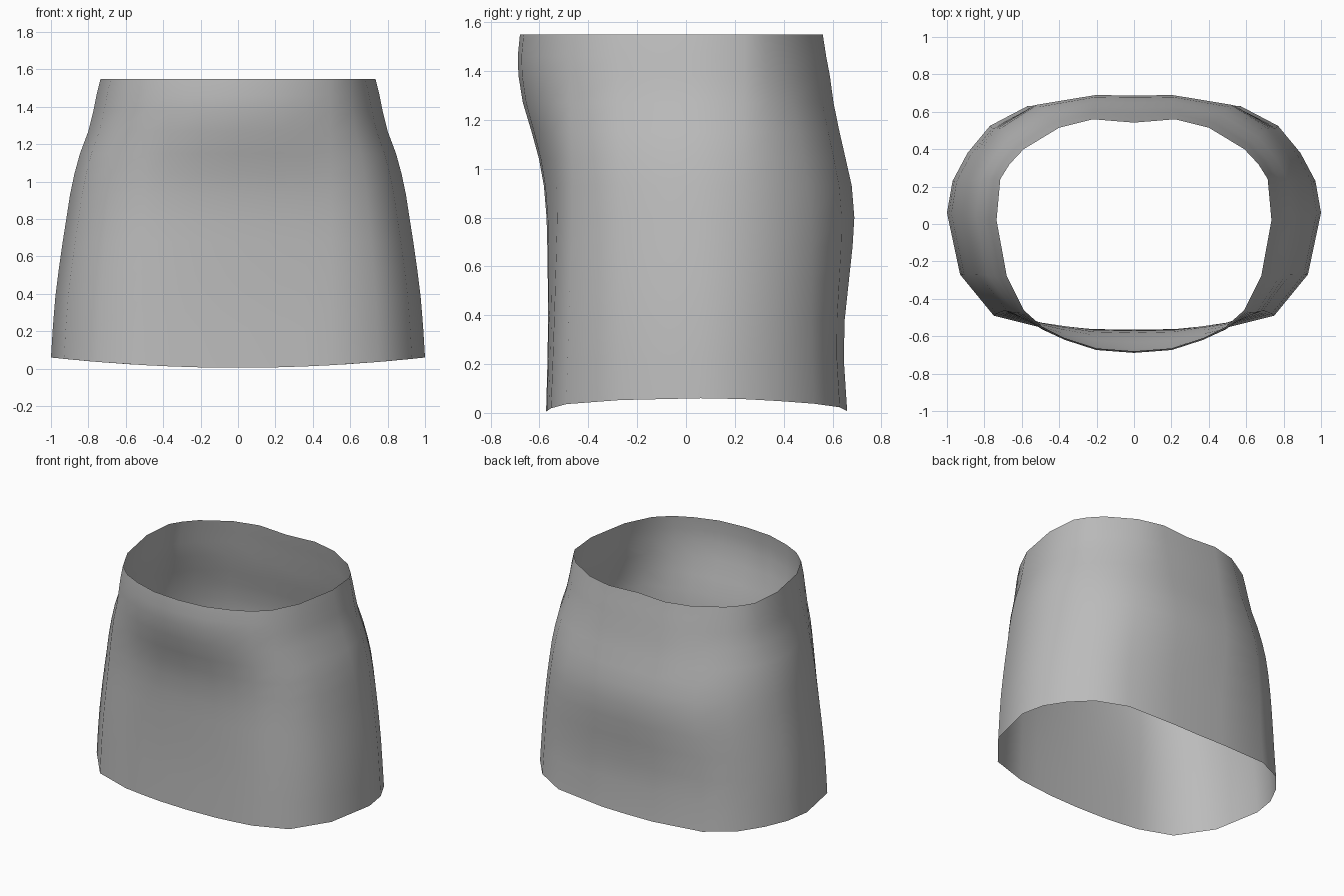
import bpy
import bmesh

cube = bpy.data.objects.get("Cube")
if cube:
    bpy.data.objects.remove(cube, do_unlink=True)

# Half outlines from front centre to back centre: waistband and hem
WAIST = [(0, -.68), (.2, -.665), (.37, -.61), (.49, -.55), (.59, -.46), (.68, -.28), (.735, .02),
         (.715, .24), (.665, .32), (.59, .4), (.4, .515), (.22, .56), (0, .542)]
HEM = [(0, -.573), (.22, -.57), (.36, -.562), (.5, -.553), (.75, -.49), (.93, -.27), (1, .06),
       (.97, .23), (.89, .38), (.77, .525), (.57, .63), (.2, .66), (0, .66)]

# Height, half width, front depth and back depth of each ring
RINGS = [(0, 1, -.573, .66), (.22, .99, -.567, .645), (.38, .977, -.565, .648),
         (.54, .957, -.566, .665), (.68, .937, -.568, .68), (.8, .918, -.571, .687),
         (.93, .898, -.582, .675), (1.04, .875, -.602, .648), (1.15, .845, -.632, .62),
         (1.27, .8, -.668, .592), (1.38, .773, -.686, .575), (1.46, .757, -.689, .558),
         (1.55, .735, -.68, .542)]


def ring_points(z, width, front, back):
    """Blend the two outlines, then push the centre out to the given depths."""
    t = (width - WAIST[0][0] - .735) / .265
    mixed = [(a[0] + (b[0] - a[0]) * t, a[1] + (b[1] - a[1]) * t) for a, b in zip(WAIST, HEM)]
    half = []
    for x, y in mixed:
        centre, depth = (mixed[0][1], front) if y < 0 else (mixed[-1][1], back)
        y += (depth - centre) * (1 - (x / width) ** 2)
        half.append((x, y, z if z else .005 + .055 * x * x))  # hem dips at the centre
    return half + [(-x, y, h) for x, y, h in half[-2:0:-1]]


# Open skirt shell made from stacked rings
bm = bmesh.new()
loops = [[bm.verts.new(p) for p in ring_points(*r)] for r in RINGS]
for low, high in zip(loops, loops[1:]):
    for i in range(len(low)):
        j = (i + 1) % len(low)
        bm.faces.new((low[i], low[j], high[j], high[i])).smooth = True
mesh = bpy.data.meshes.new("skirt")
bm.to_mesh(mesh)
bm.free()

# Plain grey cloth
grey = bpy.data.materials.new("grey cloth")
grey.use_nodes = True
grey.diffuse_color = (.5, .5, .5, 1)
grey.node_tree.nodes["Principled BSDF"].inputs["Base Color"].default_value = (.5, .5, .5, 1)
mesh.materials.append(grey)

skirt = bpy.data.objects.new("skirt", mesh)
bpy.context.collection.objects.link(skirt)
